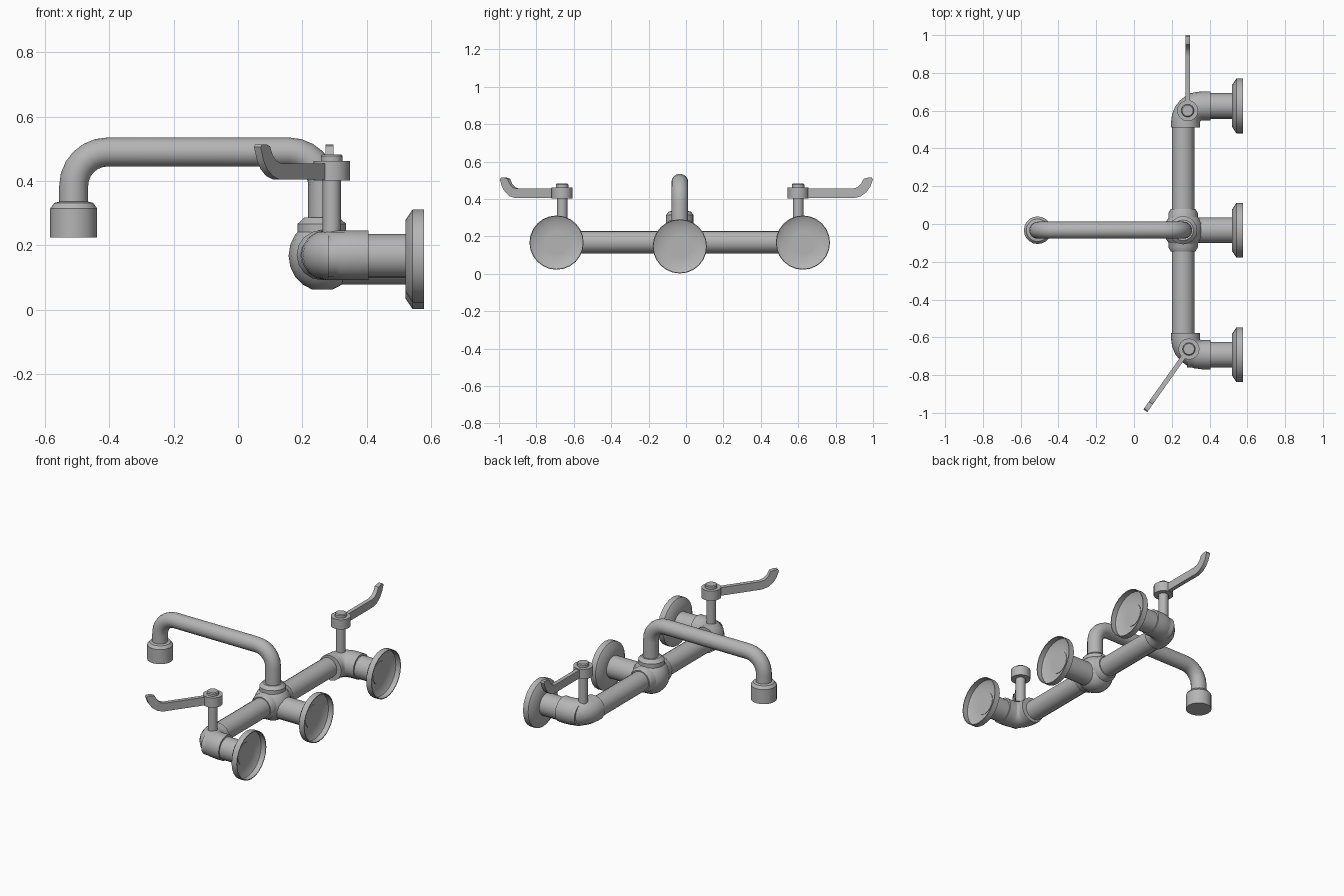
import bpy, bmesh, math
from mathutils import Vector

cube = bpy.data.objects.get("Cube")
if cube:
    bpy.data.objects.remove(cube, do_unlink=True)

metal = bpy.data.materials.new("brushed_grey_metal")
metal.use_nodes = True
GREY = (0.46, 0.46, 0.46, 1)
metal.diffuse_color = GREY
metal.node_tree.nodes["Principled BSDF"].inputs["Base Color"].default_value = GREY


def finish(bm, name, smooth=True):
    bmesh.ops.recalc_face_normals(bm, faces=bm.faces)
    mesh = bpy.data.meshes.new(name)
    bm.to_mesh(mesh)
    bm.free()
    obj = bpy.data.objects.new(name, mesh)
    bpy.context.collection.objects.link(obj)
    mesh.materials.append(metal)
    if smooth:
        bpy.ops.object.select_all(action='DESELECT')
        obj.select_set(True)
        bpy.context.view_layer.objects.active = obj
        bpy.ops.object.shade_smooth_by_angle(angle=math.radians(35))
    return obj


def bridge(bm, rings):
    for a, b in zip(rings, rings[1:]):
        n = len(a)
        for i in range(n):
            bm.faces.new((a[i], a[(i + 1) % n], b[(i + 1) % n], b[i]))
    bm.faces.new(rings[0])
    bm.faces.new(rings[-1])


def lathe(name, profile, origin, axis, sides=20):
    """Turn (radius, distance) pairs around an axis and close both ends."""
    bm = bmesh.new()
    rot = Vector(axis).to_track_quat('Z', 'Y')
    rings = []
    for r, d in profile:
        ring = []
        for i in range(sides):
            a = math.tau * i / sides
            p = rot @ Vector((r * math.cos(a), r * math.sin(a), d))
            ring.append(bm.verts.new(p + Vector(origin)))
        rings.append(ring)
    bridge(bm, rings)
    return finish(bm, name)


def rounded(points, radius, steps=6):
    """Replace the inner right-angle corners of a path with arcs."""
    pts = [Vector(p) for p in points]
    path = [pts[0]]
    for a, c, b in zip(pts, pts[1:], pts[2:]):
        u, v = (a - c).normalized(), (b - c).normalized()
        centre = c + (u + v) * radius
        for i in range(steps + 1):
            t = math.pi / 2 * i / steps
            path.append(centre - v * radius * math.cos(t) - u * radius * math.sin(t))
    return path + [pts[-1]]


def tube(name, path, radius, side, sides=16):
    """Sweep a circle along a planar path whose plane normal is side."""
    bm = bmesh.new()
    side = Vector(side)
    rings = []
    for i, p in enumerate(path):
        tangent = (path[min(i + 1, len(path) - 1)] - path[max(i - 1, 0)]).normalized()
        if i in (1, len(path) - 2):
            # keep the straight runs true at their ends
            tangent = (path[1] - path[0] if i == 1 else path[-1] - path[-2]).normalized()
        up = tangent.cross(side)
        rings.append([bm.verts.new(p + radius * (side * math.cos(math.tau * k / sides)
                                                 + up * math.sin(math.tau * k / sides)))
                      for k in range(sides)])
    bridge(bm, rings)
    return finish(bm, name)


PIPE_X, PIPE_Z = 0.26, 0.17
MID_Y, BACK_Y, FRONT_Y = -0.033, 0.625, -0.692
X, Y, Z = (1, 0, 0), (0, 1, 0), (0, 0, 1)

# Cross pipe joining both valves
lathe("cross_pipe", [(0.06, FRONT_Y + 0.08), (0.06, BACK_Y - 0.08)], (PIPE_X, 0, PIPE_Z), Y, 16)

# Wall stubs with hollow dished flanges
DISH = [(0.06, 0.52), (0.112, 0.52), (0.145, 0.542), (0.145, 0.577),
        (0.140, 0.577), (0.140, 0.545), (0.110, 0.53), (0.06, 0.53)]
for label, y, z in (("front", FRONT_Y, 0.167), ("middle", MID_Y, 0.147), ("back", BACK_Y, 0.167)):
    lathe(label + "_wall_stub", [(0.068, 0.28), (0.068, 0.533)], (0, y, z), X, 16)
    lathe(label + "_wall_flange", DISH, (0, y, z), X, 24)

# Central body: round core with short collars
core = [(0.105 * math.sin(math.pi * i / 10), -0.11 * math.cos(math.pi * i / 10)) for i in range(1, 10)]
lathe("body_core", core, (PIPE_X + 0.002, MID_Y, PIPE_Z - 0.002), Z, 16)
lathe("body_side_collar", [(0.066, -0.112), (0.078, -0.09), (0.078, 0.09), (0.066, 0.112)],
      (PIPE_X, MID_Y, PIPE_Z), Y, 16)
lathe("body_top_collar", [(0.075, 0.2), (0.075, 0.267), (0.055, 0.286)], (PIPE_X, MID_Y, 0), Z, 16)

# Spout and outlet
spout = rounded([(0.263, MID_Y, 0.22), (0.263, MID_Y, 0.49),
                 (-0.51, MID_Y, 0.49), (-0.51, MID_Y, 0.3)], 0.105)
tube("spout", spout, 0.045, Y)
lathe("spout_outlet", [(0.073, 0.225), (0.073, 0.315), (0.06, 0.332), (0.044, 0.336)],
      (-0.51, MID_Y, 0), Z, 20)

# Lever outline: distance from the hub, height
LEVER = [(0.03, 0.405), (0.30, 0.405), (0.335, 0.415), (0.365, 0.437), (0.385, 0.465),
         (0.40, 0.505), (0.393, 0.514), (0.37, 0.514), (0.35, 0.508), (0.335, 0.48),
         (0.315, 0.462), (0.29, 0.455), (0.03, 0.455)]


def lever(name, x, y, direction):
    d = Vector(direction).normalized()
    across = d.cross(Vector(Z)) * 0.0125
    bm = bmesh.new()
    rings = [[bm.verts.new(Vector((x, y, h)) + d * s + across * k) for s, h in LEVER] for k in (-1, 1)]
    bridge(bm, rings)
    finish(bm, name)


# Valves: elbow, stem, hub, cap and lever
for label, y, inward, sx, sy, aim in (("front", FRONT_Y, 1, 0.291, -0.662, (-0.58, -0.82, 0)),
                                      ("back", BACK_Y, -1, 0.284, 0.60, (0, 1, 0))):
    bend = rounded([(PIPE_X + 0.013, y + inward * 0.115, PIPE_Z), (PIPE_X + 0.013, y, PIPE_Z),
                    (0.405, y, PIPE_Z)], 0.085)
    tube(label + "_elbow", bend, 0.077, Z)
    lathe(label + "_valve_stem", [(0.028, 0.2), (0.028, 0.41)], (sx, sy, 0), Z, 16)
    lathe(label + "_lever_hub", [(0.056, 0.402), (0.056, 0.462)], (sx, sy, 0), Z, 16)
    lathe(label + "_hub_cap", [(0.034, 0.46), (0.034, 0.477), (0.029, 0.482)], (sx, sy, 0), Z, 16)
    lever(label + "_lever", sx, sy, aim)
